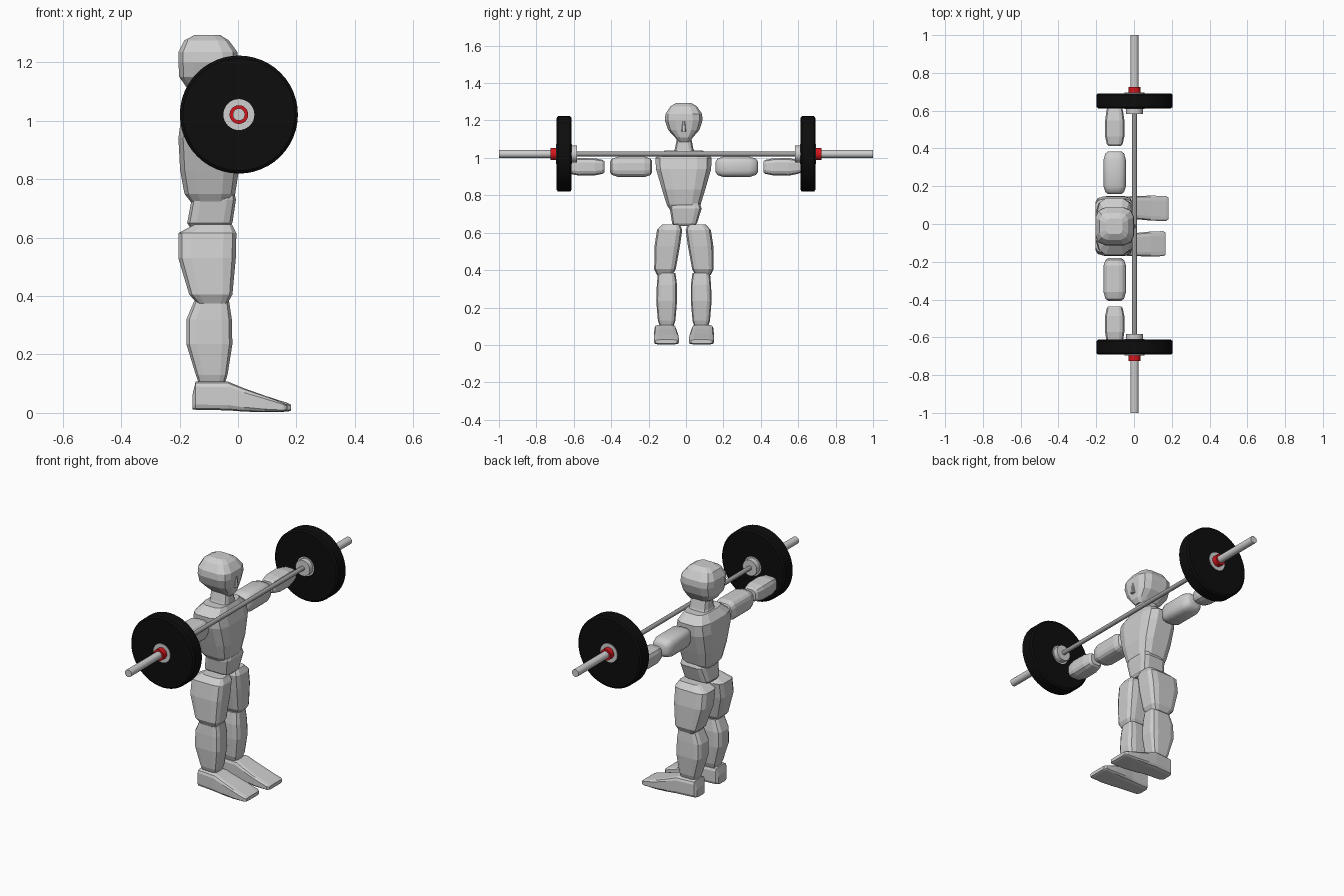
import bpy, bmesh, math
from mathutils import Matrix, Vector


def material(name, rgb):
    m = bpy.data.materials.new(name)
    m.diffuse_color = (*rgb, 1)
    return m


GREY = material("light grey", (0.62, 0.62, 0.62))
STEEL = material("bar steel", (0.36, 0.36, 0.36))
BLACK = material("black rubber", (0.004, 0.004, 0.004))
RED = material("red clamp", (0.65, 0.008, 0.012))


def finish(name, bm, mat, smooth=None):
    bmesh.ops.recalc_face_normals(bm, faces=bm.faces)
    me = bpy.data.meshes.new(name)
    bm.to_mesh(me)
    bm.free()
    me.materials.append(mat)
    ob = bpy.data.objects.new(name, me)
    bpy.context.collection.objects.link(ob)
    if smooth:
        bpy.ops.object.select_all(action='DESELECT')
        ob.select_set(True)
        bpy.context.view_layer.objects.active = ob
        bpy.ops.object.shade_smooth_by_angle(angle=math.radians(smooth))
    return ob


def loft(name, axis, rings, n=12, power=0.55, smooth=None):
    """Rings are (position on axis, u0, u1, v0, v1); u, v are the other two axes in order."""
    bm = bmesh.new()
    others = [i for i in range(3) if i != axis]
    loops = []
    for t, u0, u1, v0, v1 in rings:
        loop = []
        for k in range(n):
            a = 2 * math.pi * (k + 0.5) / n
            c, s = math.cos(a), math.sin(a)
            p = [0, 0, 0]
            p[axis] = t
            p[others[0]] = (u0 + u1) / 2 + (u1 - u0) / 2 * math.copysign(abs(c) ** power, c)
            p[others[1]] = (v0 + v1) / 2 + (v1 - v0) / 2 * math.copysign(abs(s) ** power, s)
            loop.append(bm.verts.new(p))
        loops.append(loop)
    for a, b in zip(loops, loops[1:]):
        for k in range(n):
            bm.faces.new((a[k], a[(k + 1) % n], b[(k + 1) % n], b[k]))
    bm.faces.new(loops[0])
    bm.faces.new(loops[-1])
    return finish(name, bm, GREY, smooth)


def lathe(name, profile, mat, side, n=32):
    """Solid of revolution round the bar line; profile is (y, radius)."""
    bm = bmesh.new()
    loops = [[bm.verts.new((0.003 + r * math.cos(2 * math.pi * k / n), side * y,
                            1.021 + r * math.sin(2 * math.pi * k / n)))
              for k in range(n)] for y, r in profile]
    for a, b in zip(loops, loops[1:]):
        for k in range(n):
            bm.faces.new((a[k], a[(k + 1) % n], b[(k + 1) % n], b[k]))
    bm.faces.new(loops[0])
    bm.faces.new(loops[-1])
    return finish(name, bm, mat, 35)


# Head and neck
loft("head", 2, [
    (1.085, -0.13, -0.03, -0.04, 0.02),
    (1.11, -0.175, -0.012, -0.06, 0.038),
    (1.15, -0.203, -0.005, -0.098, 0.074),
    (1.20, -0.206, 0.002, -0.115, 0.09),
    (1.235, -0.206, 0.0, -0.112, 0.088),
    (1.275, -0.185, -0.03, -0.085, 0.06),
    (1.293, -0.15, -0.06, -0.055, 0.03)])
loft("neck", 2, [
    (1.01, -0.165, -0.03, -0.075, 0.055),
    (1.05, -0.15, -0.035, -0.06, 0.04),
    (1.10, -0.15, -0.04, -0.05, 0.03)])
# Low nose and brow ridges
loft("nose", 2, [(1.14, -0.02, 0.008, -0.025, 0.001),
                 (1.20, -0.02, 0.003, -0.018, -0.006)], n=8)

# Torso and pelvis
loft("torso", 2, [
    (0.705, -0.15, -0.035, -0.075, 0.05),
    (0.75, -0.185, -0.008, -0.105, 0.08),
    (0.83, -0.2, 0.005, -0.13, 0.105),
    (0.94, -0.206, 0.003, -0.163, 0.137),
    (1.0, -0.198, -0.01, -0.167, 0.14),
    (1.04, -0.165, -0.03, -0.115, 0.09)])
loft("pelvis", 2, [
    (0.635, -0.165, -0.03, -0.06, 0.045),
    (0.65, -0.175, -0.018, -0.075, 0.06),
    (0.73, -0.16, -0.006, -0.088, 0.085),
    (0.755, -0.14, -0.012, -0.08, 0.075)], power=0.4)

# Legs and arms, mirrored about the body's middle plane
MID = -0.011
for side, label in ((1, "left"), (-1, "right")):
    def ys(a, b):
        return sorted((MID + side * a, MID + side * b))

    loft(label + "_thigh", 2, [
        (0.375, -0.14, -0.035, *ys(0.06, 0.145)),
        (0.405, -0.168, -0.018, *ys(0.043, 0.16)),
        (0.53, -0.206, -0.006, *ys(0.02, 0.158)),
        (0.615, -0.206, -0.004, *ys(0.008, 0.145)),
        (0.645, -0.15, -0.02, *ys(0.022, 0.115))], power=0.45)
    loft(label + "_calf", 2, [
        (0.1, -0.135, -0.045, *ys(0.055, 0.13)),
        (0.13, -0.145, -0.035, *ys(0.045, 0.14)),
        (0.235, -0.178, -0.018, *ys(0.036, 0.149)),
        (0.32, -0.178, -0.02, *ys(0.036, 0.146)),
        (0.385, -0.15, -0.03, *ys(0.045, 0.14))], power=0.45)
    tip = 0.182 if side > 0 else 0.168
    loft(label + "_foot", 0, [
        (-0.155, *ys(0.062, 0.135), 0.012, 0.065),
        (-0.145, *ys(0.05, 0.148), 0.01, 0.108),
        (-0.035, *ys(0.042, 0.158), 0.008, 0.108),
        (0.02, *ys(0.035, 0.16), 0.004, 0.085),
        (0.09, *ys(0.028, 0.162), 0.002, 0.06),
        (tip - 0.012, *ys(0.026, 0.16), 0.004, 0.034),
        (tip, *ys(0.036, 0.152), 0.008, 0.028)], power=0.35)

    # Arms lie along the bar direction
    def arm(name, rings, **kw):
        loft(label + name, 1, [(MID + side * t, -0.102 - w, -0.102 + w, 0.952 - h, 0.952 + h)
                               for t, w, h in rings], **kw)

    arm("_upper_arm", [(0.17, 0.036, 0.03), (0.18, 0.05, 0.045), (0.21, 0.06, 0.055),
                       (0.35, 0.06, 0.055), (0.385, 0.05, 0.044), (0.396, 0.034, 0.028)],
        n=16, power=0.6, smooth=60 if side > 0 else None)
    arm("_forearm", [(0.425, 0.034, 0.03), (0.435, 0.043, 0.038), (0.475, 0.052, 0.046),
                     (0.56, 0.052, 0.048), (0.60, 0.046, 0.04), (0.622, 0.042, 0.034)])

# Barbell
lathe("bar", [(-0.6, 0.0125), (0.6, 0.0125)], STEEL, 1, 16)
for side, label in ((1, "left"), (-1, "right")):
    lathe(label + "_sleeve", [(0.6, 0.021), (1.0, 0.021)], GREY, side, 20)
    lathe(label + "_flange", [(0.582, 0.045), (0.62, 0.045)], GREY, side)
    lathe(label + "_plate", [(0.612, 0.192), (0.62, 0.202), (0.684, 0.202), (0.692, 0.192)],
          BLACK, side, 48)
    lathe(label + "_hub", [(0.61, 0.053), (0.695, 0.053)], GREY, side)
    lathe(label + "_clamp", [(0.69, 0.032), (0.725, 0.032)], RED, side, 24)
